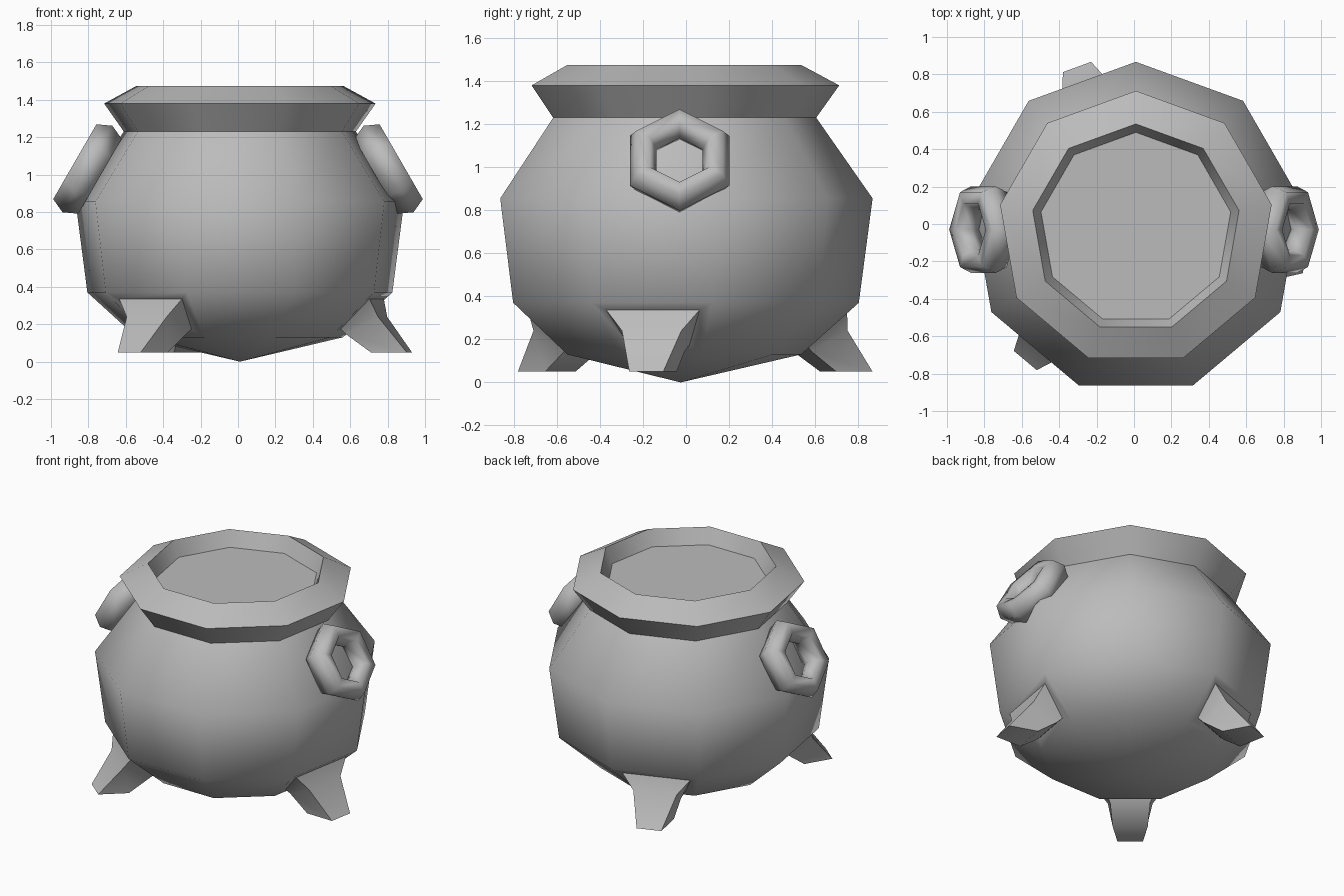
import bpy, bmesh
from math import sin, cos, pi, radians
from mathutils import Matrix, Vector

cube = bpy.data.objects.get("Cube")
if cube:
    bpy.data.objects.remove(cube)

iron = bpy.data.materials.new("grey_iron")
iron.use_nodes = True
GREY = (0.5, 0.5, 0.5, 1)
iron.diffuse_color = GREY
iron.node_tree.nodes["Principled BSDF"].inputs["Base Color"].default_value = GREY

SIDES = 9
CENTRE = Vector((0.01, -0.025, 0))


def finish(bm, name, angle):
    bmesh.ops.recalc_face_normals(bm, faces=bm.faces)
    mesh = bpy.data.meshes.new(name)
    bm.to_mesh(mesh)
    bm.free()
    mesh.materials.append(iron)
    obj = bpy.data.objects.new(name, mesh)
    bpy.context.collection.objects.link(obj)
    bpy.ops.object.select_all(action='DESELECT')
    obj.select_set(True)
    bpy.context.view_layer.objects.active = obj
    bpy.ops.object.shade_smooth_by_angle(angle=radians(angle))
    return obj


def polar(r, a, z):
    return CENTRE + Vector((r * cos(a), r * sin(a), z))


# Pot: nine-sided turned profile from the belly up over the rim to the contents
profile = [(0.56, 0.13), (0.828, 0.37), (0.892, 0.855), (0.63, 1.23),
           (0.737, 1.38), (0.56, 1.475), (0.515, 1.37)]
bm = bmesh.new()
rings = [[bm.verts.new(polar(r, pi / 2 + k * 2 * pi / SIDES, z)) for k in range(SIDES)]
         for r, z in profile]
leg_faces = []
for i, (low, high) in enumerate(zip(rings, rings[1:])):
    for k in range(SIDES):
        n = (k + 1) % SIDES
        face = bm.faces.new((low[k], low[n], high[n], high[k]))
        if i == 0 and k % 3 == 0:
            leg_faces.append((face, pi / 2 + (k + 0.5) * 2 * pi / SIDES))
bm.faces.new(rings[-1])
tip = bm.verts.new(CENTRE)
for k in range(SIDES):
    bm.faces.new((tip, rings[0][(k + 1) % SIDES], rings[0][k]))
bm.normal_update()

# Legs: inset three lower panels and pull them out to splayed feet
# Each section: outer radius, height, half width, then the same for the inner edge
sections = [((0.775, 0.24, 0.14), (0.60, 0.145, 0.125)),
            ((0.92, 0.05, 0.08), (0.73, 0.05, 0.11))]
for face, a in leg_faces:
    bmesh.ops.inset_individual(bm, faces=[face], thickness=0.08)
    side = Vector((-sin(a), cos(a), 0))
    for outer, inner in sections:
        new = bmesh.ops.extrude_discrete_faces(bm, faces=[face])
        face = new["faces"][0]
        mid = face.calc_center_median()
        for v in face.verts:
            r, z, w = outer if v.co.z > mid.z else inner
            s = 1 if (v.co - mid).dot(side) > 0 else -1
            v.co = polar(r, a, z) + side * w * s
finish(bm, "cauldron", 50)


# Handles: six-sided rings leaning against the shoulder
def handle(name, sign):
    bm = bmesh.new()
    n = 6
    major, minor, depth = 0.195, 0.072, 0.09
    grid = []
    for i in range(n):
        a = i * 2 * pi / n
        grid.append([])
        for j in range(n):
            b = j * 2 * pi / n
            r = major + minor * cos(b)
            grid[i].append(bm.verts.new((r * cos(a), r * sin(a), depth * sin(b))))
    for i in range(n):
        for j in range(n):
            p, q = (i + 1) % n, (j + 1) % n
            bm.faces.new((grid[i][j], grid[p][j], grid[p][q], grid[i][q]))
    place = Matrix.Translation((sign * 0.805, -0.03, 1.03)) @ Matrix.Rotation(sign * radians(60), 4, 'Y')
    bmesh.ops.transform(bm, matrix=place, verts=bm.verts)
    finish(bm, name, 70)


handle("left_handle", 1)
handle("right_handle", -1)
